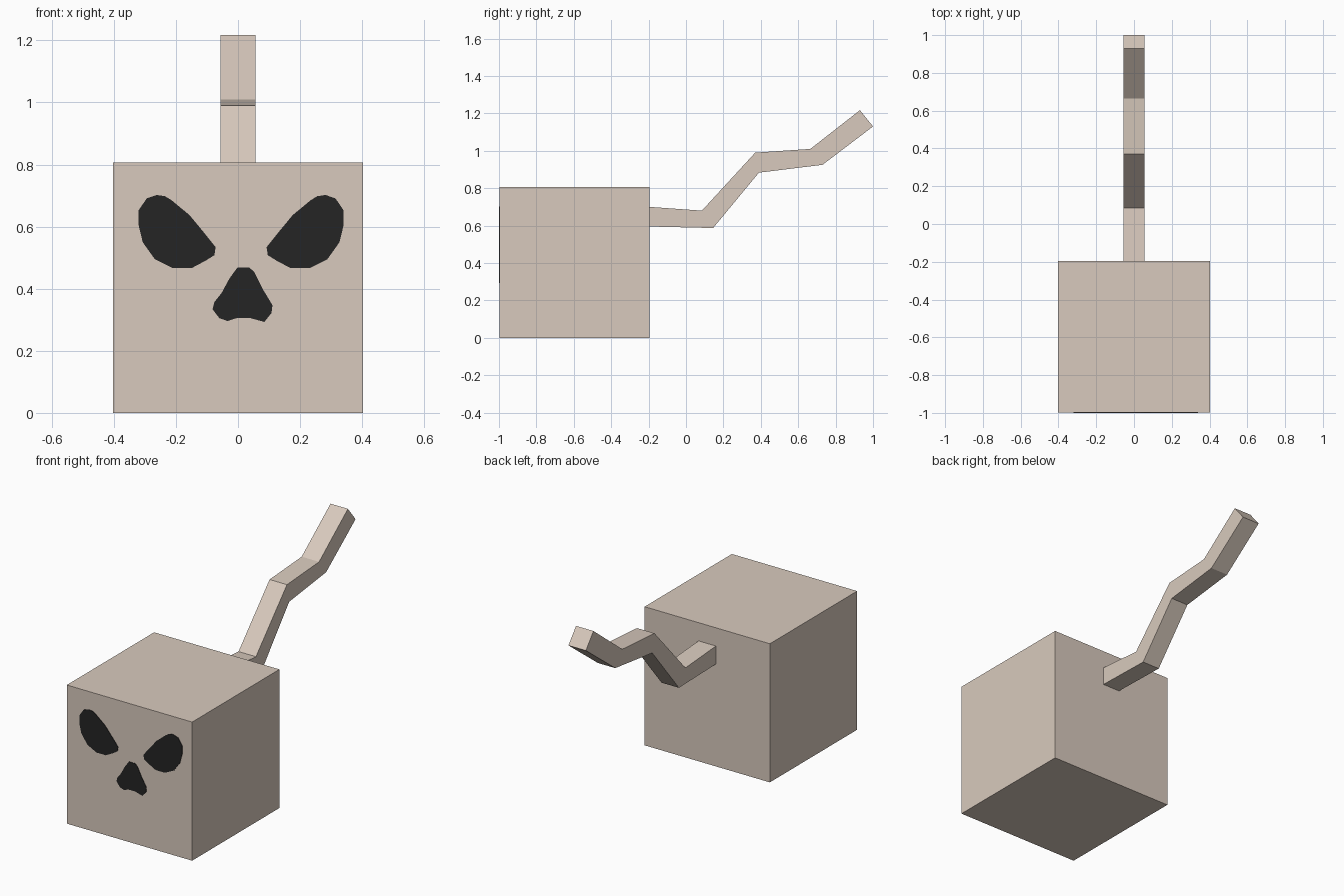
import bpy, bmesh

if "Cube" in bpy.data.objects:
    bpy.data.objects.remove(bpy.data.objects["Cube"])


def material(name, rgb):
    m = bpy.data.materials.new(name)
    m.diffuse_color = (*rgb, 1)
    m.use_nodes = True
    m.node_tree.nodes["Principled BSDF"].inputs["Base Color"].default_value = m.diffuse_color
    return m


TAN = material("pale tan", (0.69, 0.59, 0.51))
BLACK = material("soft black", (0.018, 0.018, 0.018))


def prism(name, outline, to_3d, offset, mat):
    """Extrude a closed 2D outline into a solid."""
    bm = bmesh.new()
    face = bm.faces.new([bm.verts.new(to_3d(a, b)) for a, b in outline])
    ext = bmesh.ops.extrude_face_region(bm, geom=[face], use_keep_orig=True)
    moved = [g for g in ext["geom"] if isinstance(g, bmesh.types.BMVert)]
    bmesh.ops.translate(bm, verts=moved, vec=offset)
    bmesh.ops.recalc_face_normals(bm, faces=bm.faces)
    me = bpy.data.meshes.new(name)
    bm.to_mesh(me)
    bm.free()
    me.materials.append(mat)
    ob = bpy.data.objects.new(name, me)
    bpy.context.collection.objects.link(ob)
    return ob


# Cube body
S = 0.403
FRONT, BACK = -0.997, -0.195
prism("body", [(-S, 0), (S, 0), (S, 0.806), (-S, 0.806)],
      lambda x, z: (x, FRONT, z), (0, BACK - FRONT, 0), TAN)

# Kinked tail, drawn as a side profile in (y, z)
tail_top = [(BACK, 0.70), (0.085, 0.68), (0.37, 0.99), (0.665, 1.01), (0.93, 1.217)]
tail_bottom = [(BACK, 0.595), (0.145, 0.587), (0.39, 0.883), (0.73, 0.925), (1.0, 1.13)]
prism("tail", tail_top + tail_bottom[::-1],
      lambda y, z: (-0.056, y, z), (0.112, 0, 0), TAN)

# Face details as thin plates on the front
eye = [(-.262, .702), (-.235, .698), (-.214, .685), (-.156, .637), (-.108, .579),
       (-.072, .534), (-.076, .508), (-.105, .49), (-.15, .466), (-.21, .466),
       (-.268, .495), (-.307, .55), (-.32, .604), (-.32, .653), (-.294, .691)]
nose = [(-.002, .468), (.037, .468), (.053, .453), (.082, .395), (.111, .347),
        (.108, .322), (.085, .293), (.063, .299), (.037, .306), (-.002, .306),
        (-.034, .296), (-.06, .305), (-.082, .334), (-.076, .357),
        (-.053, .386), (-.027, .434)]


def plate(name, outline):
    prism(name, outline, lambda x, z: (x, -1.0, z), (0, 0.004, 0), BLACK)


plate("left_eye", eye)
plate("right_eye", [(0.02 - x, z) for x, z in eye])
plate("nose", nose)
